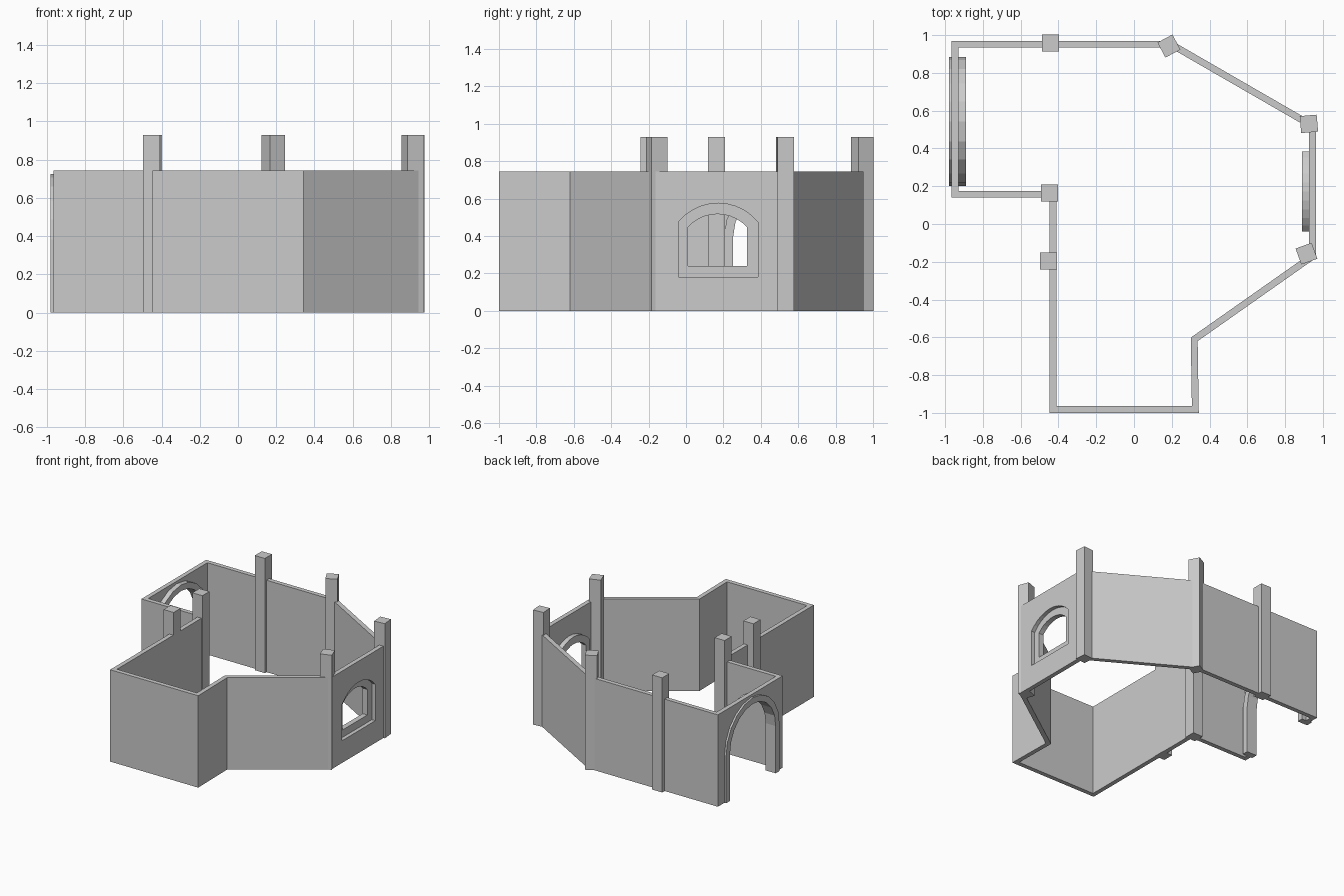
import bpy, bmesh
from math import sin, cos, asin, atan2, pi, radians
from mathutils import Vector

if "Cube" in bpy.data.objects:
    bpy.data.objects.remove(bpy.data.objects["Cube"])

WALL_H, POST_H, T = 0.745, 0.93, 0.036


def make(name, verts, faces):
    me = bpy.data.meshes.new(name)
    bm = bmesh.new()
    vs = [bm.verts.new(v) for v in verts]
    for f in faces:
        bm.faces.new([vs[i] for i in f])
    bmesh.ops.recalc_face_normals(bm, faces=bm.faces)
    bm.to_mesh(me)
    bm.free()
    ob = bpy.data.objects.new(name, me)
    bpy.context.collection.objects.link(ob)
    return ob


def inset(pts, d):
    """Mitred inward offset of a counter-clockwise outline."""
    out = []
    for i, p in enumerate(pts):
        p = Vector(p)
        a = (p - Vector(pts[i - 1])).normalized()
        b = (Vector(pts[(i + 1) % len(pts)]) - p).normalized()
        na, nb = Vector((-a.y, a.x)), Vector((-b.y, b.x))
        out.append(tuple(p + (na + nb) * d / (1 + na.dot(nb))))
    return out


def arch(cy, hw, z0, spring, rise, n=10):
    """Arched opening profile in (y, z), left foot to right foot."""
    r = (hw * hw + rise * rise) / (2 * rise)
    cz = spring + rise - r
    half = atan2(hw, r - rise)
    arc = [(cy + r * sin(t), cz + r * cos(t))
           for t in (-half + 2 * half * i / n for i in range(n + 1))]
    return [(cy - hw, z0)] + arc + [(cy + hw, z0)]


def band(name, outer, inner, x0, x1, closed):
    """Frame between two matching profiles, extruded along x."""
    n = len(outer)
    verts = [(x, *p) for x in (x0, x1) for prof in (outer, inner) for p in prof]
    faces = []
    for i in range(n if closed else n - 1):
        j = (i + 1) % n
        for a, b in ((0, n), (n, 3 * n), (3 * n, 2 * n), (2 * n, 0)):
            faces.append((a + i, a + j, b + j, b + i))
    if not closed:
        for i in (0, n - 1):
            faces.append((i, n + i, 3 * n + i, 2 * n + i))
    return make(name, verts, faces)


def cut(wall, name, prof, x0, x1):
    n = len(prof)
    faces = [tuple(range(n)), tuple(range(n, 2 * n))]
    faces += [(i, (i + 1) % n, n + (i + 1) % n, n + i) for i in range(n)]
    c = make(name, [(x, *p) for x in (x0, x1) for p in prof], faces)
    c.hide_render = True
    c.hide_set(True)
    c.display_type = 'WIRE'
    m = wall.modifiers.new(name, 'BOOLEAN')
    m.operation, m.solver, m.object = 'DIFFERENCE', 'EXACT', c


# Perimeter wall
outer = [(-0.447, -1.0), (0.343, -1.0), (0.337, -0.62), (0.963, -0.18),
         (0.963, 0.53), (0.20, 0.97), (-0.965, 0.97), (-0.965, 0.14),
         (-0.447, 0.14)]
inner = inset(outer, T)
n = len(outer)
verts = [(*p, z) for z in (0, WALL_H) for ring in (outer, inner) for p in ring]
faces = []
for i in range(n):
    j = (i + 1) % n
    for a, b in ((0, n), (n, 3 * n), (3 * n, 2 * n), (2 * n, 0)):
        faces.append((a + i, a + j, b + j, b + i))
wall = make("perimeter_wall", verts, faces)

# Doorway and window openings
cut(wall, "doorway_cutter", arch(0.543, 0.318, -0.1, 0.383, 0.318), -1.1, -0.8)
cut(wall, "window_cutter", arch(0.172, 0.212, 0.18, 0.475, 0.10), 0.8, 1.1)

# Arched doorway frame, standing proud of both wall faces
band("doorway_frame", arch(0.543, 0.342, 0, 0.383, 0.342),
     arch(0.543, 0.293, 0, 0.383, 0.293), -0.98, -0.89, False)

# Window frame, recessed from the outer face
band("window_frame", arch(0.172, 0.213, 0.18, 0.475, 0.10),
     arch(0.168, 0.158, 0.24, 0.447, 0.07), 0.89, 0.932, True)

# Square posts
posts = [(-0.443, 0.957, 0), (0.185, 0.942, 28), (0.926, 0.53, 5),
         (0.913, -0.157, 20), (-0.447, 0.163, 0), (-0.453, -0.197, 0)]
for x, y, ang in posts:
    bpy.ops.mesh.primitive_cube_add(size=1, location=(x, y, POST_H / 2),
                                    rotation=(0, 0, radians(ang)))
    ob = bpy.context.object
    ob.name = "post"
    ob.scale = (0.09, 0.09, POST_H)
